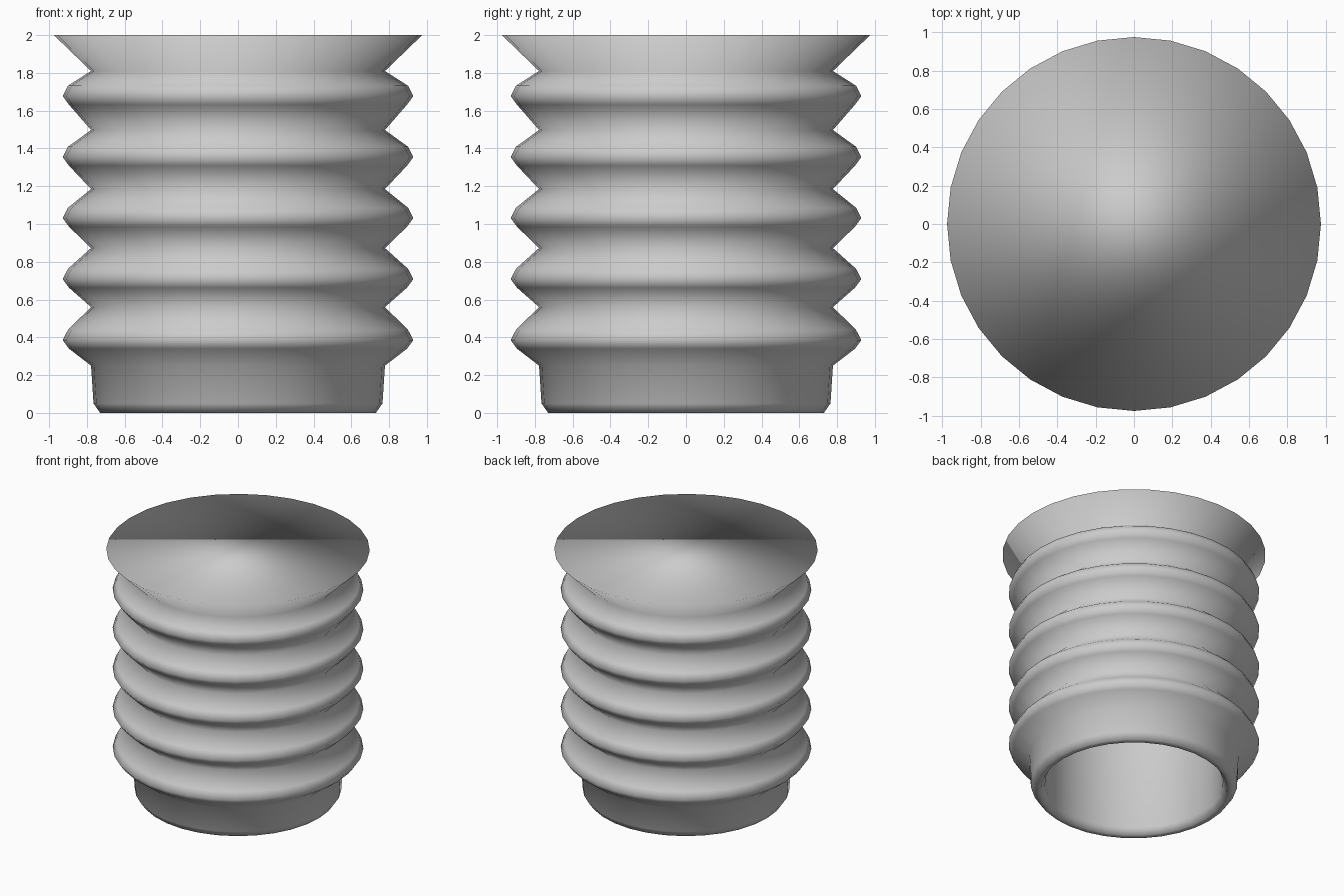
import bpy, bmesh, math

if "Cube" in bpy.data.objects:
    bpy.data.objects.remove(bpy.data.objects["Cube"])

SIDES = 32

# profile (radius, height): bore from its closed end down, lip, then outer wall up
profile = [(0.66, 1.78), (0.66, 1.74), (0.66, 0.05), (0.69, 0.0), (0.73, 0.0),
           (0.765, 0.05), (0.778, 0.25)]

# five bellows folds
for i in range(5):
    z = 0.385 + 0.323 * i
    groove = 0.56 + 0.3125 * i
    profile += [(0.895, z - 0.045), (0.928, z), (0.90, z + 0.055), (0.778, groove)]

# flared top
profile.append((0.975, 2.0))

# revolve the profile into rings, bridge them, and close both ends
bm = bmesh.new()
rings = []
for r, z in profile:
    rings.append([bm.verts.new((r * math.cos(2 * math.pi * k / SIDES),
                                r * math.sin(2 * math.pi * k / SIDES), z))
                  for k in range(SIDES)])
for a, b in zip(rings, rings[1:]):
    for k in range(SIDES):
        n = (k + 1) % SIDES
        bm.faces.new((a[k], a[n], b[n], b[k]))
bm.faces.new(rings[-1])
bm.faces.new(rings[0][::-1])
bmesh.ops.recalc_face_normals(bm, faces=bm.faces)

# smooth all over, including the flat top
for f in bm.faces:
    f.smooth = True

mesh = bpy.data.meshes.new("bellows_cup")
bm.to_mesh(mesh)
bm.free()
bpy.context.collection.objects.link(bpy.data.objects.new("bellows_cup", mesh))
